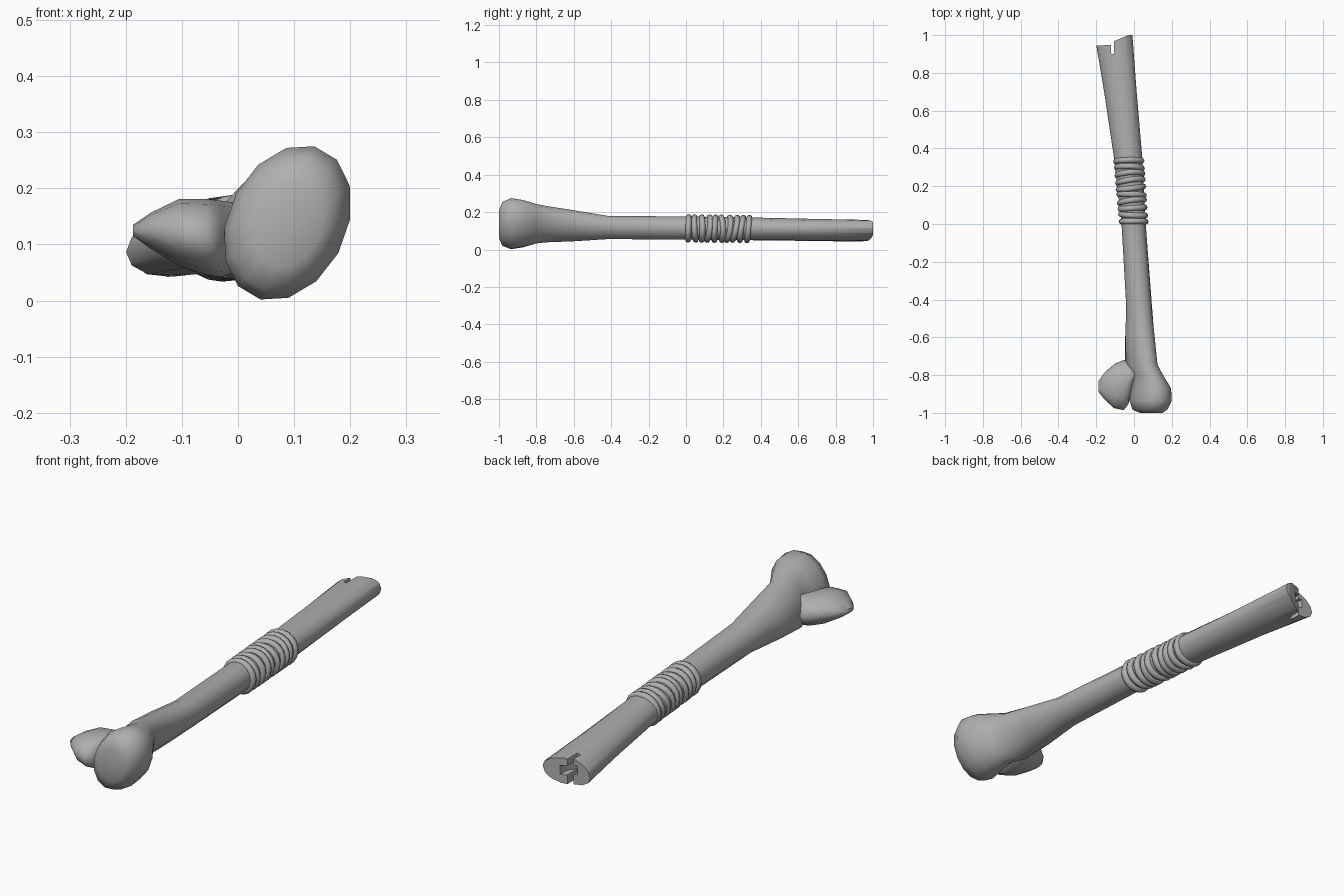
import bpy, bmesh
from math import sin, cos, pi, radians
from mathutils import Vector

if "Cube" in bpy.data.objects:
    bpy.data.objects.remove(bpy.data.objects["Cube"])

grey = bpy.data.materials.new("bone_grey")
grey.diffuse_color = (0.43, 0.43, 0.43, 1)
grey.use_nodes = True
grey.node_tree.nodes["Principled BSDF"].inputs["Base Color"].default_value = grey.diffuse_color


def make_object(name, bm):
    bmesh.ops.recalc_face_normals(bm, faces=bm.faces)
    mesh = bpy.data.meshes.new(name)
    bm.to_mesh(mesh)
    bm.free()
    obj = bpy.data.objects.new(name, mesh)
    bpy.context.collection.objects.link(obj)
    return obj


def loft(name, sections, axis, sides=12):
    """Sections: position on axis, low/high across, low/high z, slope of z, lean across."""
    bm = bmesh.new()
    rings = []
    for pos, a0, a1, z0, z1, slope, lean in sections:
        ring = []
        for i in range(sides):
            t = 2 * pi * i / sides
            ra, rz = (a1 - a0) / 2, (z1 - z0) / 2
            a = (a0 + a1) / 2 + ra * cos(t) + lean * rz * sin(t)
            z = (z0 + z1) / 2 + rz * sin(t) + slope * ra * cos(t)
            ring.append(bm.verts.new((a, pos, z) if axis == "y" else (pos, a, z)))
        rings.append(ring)
    for r, s in zip(rings, rings[1:]):
        for i in range(sides):
            j = (i + 1) % sides
            bm.faces.new((r[i], r[j], s[j], s[i]))
    bm.faces.new(rings[0])
    bm.faces.new(rings[-1])
    return make_object(name, bm)


def smooth(obj, angle):
    obj.data.materials.clear()
    obj.data.materials.append(grey)
    bpy.ops.object.select_all(action="DESELECT")
    obj.select_set(True)
    bpy.context.view_layer.objects.active = obj
    bpy.ops.object.shade_smooth_by_angle(angle=radians(angle))


def cut(obj, outline, z0, z1):
    """Cut a flat outline through obj between two heights."""
    bm = bmesh.new()
    face = bm.faces.new([bm.verts.new((x, y, z0)) for x, y in outline])
    top = bmesh.ops.extrude_face_region(bm, geom=[face])["geom"]
    bmesh.ops.translate(bm, vec=Vector((0, 0, z1 - z0)),
                        verts=[g for g in top if isinstance(g, bmesh.types.BMVert)])
    cutter = make_object("break_cutter", bm)
    cutter.hide_render = True
    mod = obj.modifiers.new("break", "BOOLEAN")
    mod.operation = "DIFFERENCE"
    mod.solver = "EXACT"
    mod.object = cutter
    bpy.context.view_layer.objects.active = obj
    bpy.ops.object.modifier_apply(modifier=mod.name)
    bpy.data.objects.remove(cutter)


# Bone shaft flaring into the large knob at the front
shaft = loft("bone_shaft", [
    (-1.00, 0.03, 0.15, 0.06, 0.21, 0, 0.15),
    (-0.982, -0.008, 0.178, 0.018, 0.256, 0.05, 0.17),
    (-0.935, -0.024, 0.20, 0.00, 0.277, 0.06, 0.17),
    (-0.87, -0.015, 0.196, 0.01, 0.266, 0.06, 0.17),
    (-0.80, -0.01, 0.15, 0.03, 0.246, 0, 0.25),
    (-0.745, -0.042, 0.118, 0.036, 0.235, 0, 0.33),
    (-0.60, -0.045, 0.108, 0.042, 0.212, 0, 0.25),
    (-0.42, -0.042, 0.094, 0.054, 0.182, 0, 0.1),
    (0.00, -0.066, 0.062, 0.052, 0.178, 0, 0),
    (0.35, -0.106, 0.044, 0.049, 0.172, 0.05, 0),
    (0.70, -0.158, 0.014, 0.046, 0.163, 0.1, 0),
    (1.02, -0.212, -0.010, 0.043, 0.155, 0.16, 0),
], "y", 14)

# Broken, notched end with a small hollow inside
cut(shaft, [(-0.3, 0.94), (-0.122, 0.948), (-0.122, 0.90), (-0.105, 0.90),
            (-0.105, 0.968), (-0.03, 1.0), (0.1, 1.0), (0.1, 1.1), (-0.3, 1.1)], -0.1, 0.3)
cut(shaft, [(-0.14, 1.1), (-0.14, 0.93), (-0.115, 0.88), (-0.08, 0.93), (-0.07, 1.1)],
    0.085, 0.125)
smooth(shaft, 50)

# Smaller side knob
knob = loft("side_knob", [
    (-0.187, -0.89, -0.83, 0.115, 0.135, 0, 0),
    (-0.155, -0.93, -0.785, 0.092, 0.157, 0, 0),
    (-0.105, -0.975, -0.742, 0.062, 0.181, 0, 0),
    (-0.055, -0.985, -0.72, 0.045, 0.181, 0, 0),
    (-0.03, -0.955, -0.72, 0.042, 0.178, 0, 0),
    (-0.008, -0.86, -0.73, 0.05, 0.175, 0, 0),
    (0.03, -0.82, -0.74, 0.07, 0.165, 0, 0),
], "x", 12)
smooth(knob, 55)

# Cord wrapped around the middle as uneven loops
tilts = [-2, 3, 0, -7, -3, 2, -8, -12, -9, -6]
turns = [0, -3, 4, 8, -2, 7, 9, 5, -2, 1]
for i, (tilt, turn) in enumerate(zip(tilts, turns)):
    y = 0.013 + i * 0.0355
    bpy.ops.mesh.primitive_torus_add(
        major_segments=20, minor_segments=8, major_radius=0.065, minor_radius=0.0155,
        location=(-0.001 - 0.08 * y, y, 0.113 - 0.01 * y),
        rotation=(radians(90 + tilt), 0, radians(turn)))
    loop = bpy.context.object
    loop.name = f"cord_loop_{i + 1}"
    loop.scale = (0.98 + 0.15 * y, 0.95, 1)
    smooth(loop, 60)
